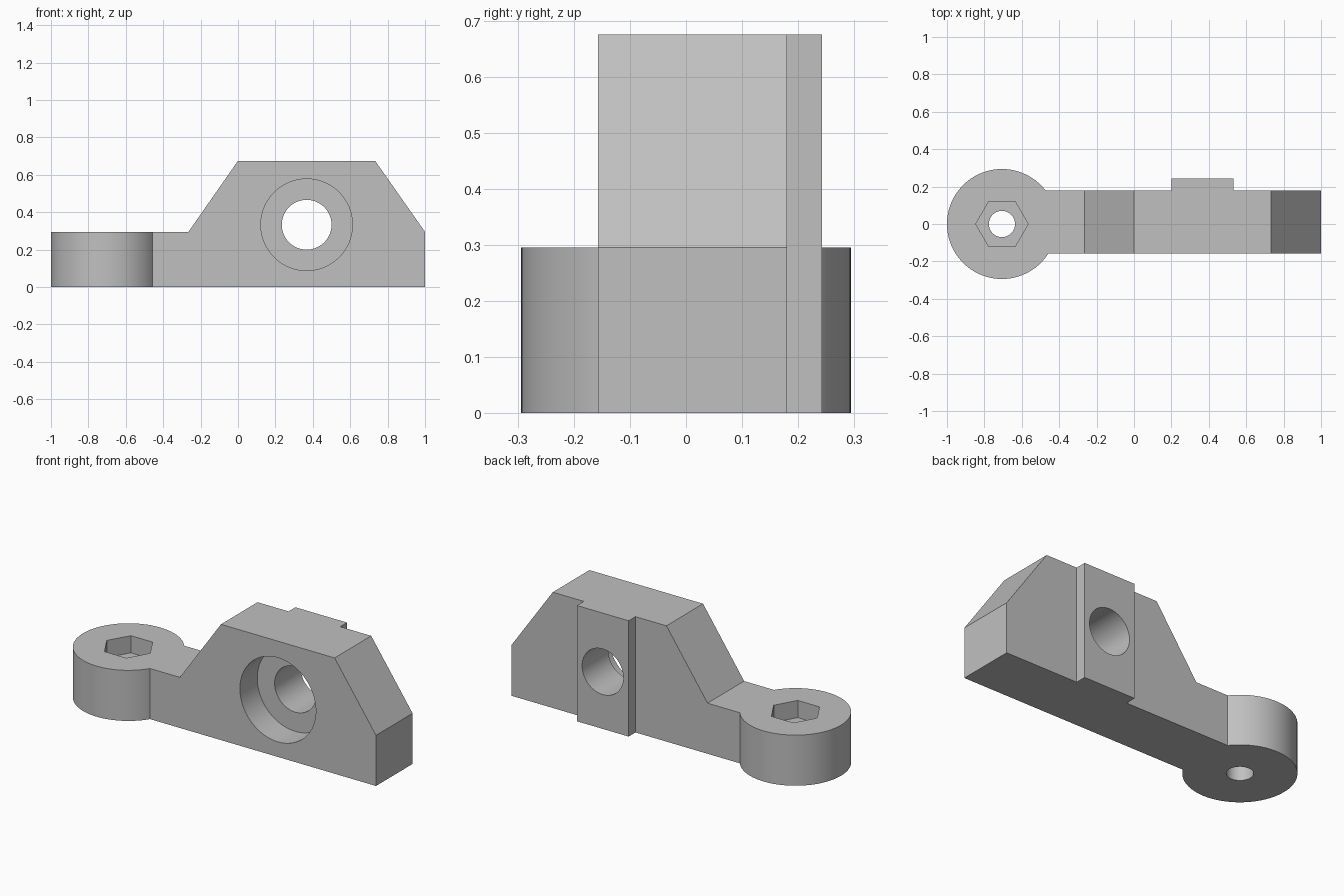
import bpy
import bmesh
from math import radians
from mathutils import Matrix, Vector

cube = bpy.data.objects.get("Cube")
if cube:
    bpy.data.objects.remove(cube, do_unlink=True)

grey = bpy.data.materials.new("plain grey")
grey.use_nodes = True
grey.diffuse_color = (0.53, 0.53, 0.53, 1)
grey.node_tree.nodes["Principled BSDF"].inputs["Base Color"].default_value = grey.diffuse_color


def make_object(name, bm):
    bmesh.ops.recalc_face_normals(bm, faces=bm.faces)
    mesh = bpy.data.meshes.new(name)
    bm.to_mesh(mesh)
    bm.free()
    mesh.materials.append(grey)
    obj = bpy.data.objects.new(name, mesh)
    bpy.context.collection.objects.link(obj)
    return obj


def prism(name, profile, y0, y1):
    """Extrude an (x, z) outline along y."""
    bm = bmesh.new()
    face = bm.faces.new([bm.verts.new((x, y0, z)) for x, z in profile])
    out = bmesh.ops.extrude_face_region(bm, geom=[face])
    verts = [v for v in out["geom"] if isinstance(v, bmesh.types.BMVert)]
    bmesh.ops.translate(bm, verts=verts, vec=(0, y1 - y0, 0))
    return make_object(name, bm)


def cylinder(name, start, end, radius, sides=96):
    start, end = Vector(start), Vector(end)
    axis = end - start
    turn = axis.to_track_quat('Z', 'Y').to_matrix().to_4x4()
    bm = bmesh.new()
    bmesh.ops.create_cone(bm, cap_ends=True, segments=sides, radius1=radius,
                          radius2=radius, depth=axis.length,
                          matrix=Matrix.Translation((start + end) / 2) @ turn)
    return make_object(name, bm)


def combine(target, tool, operation):
    mod = target.modifiers.new(tool.name, 'BOOLEAN')
    mod.operation = operation
    mod.solver = 'EXACT'
    mod.object = tool
    bpy.context.view_layer.objects.active = target
    bpy.ops.object.modifier_apply(modifier=mod.name)
    bpy.data.objects.remove(tool, do_unlink=True)


FRONT, BACK, RAIL = -0.157, 0.18, 0.243
LOW, HIGH = 0.295, 0.675
EYE_X, BORE_X, BORE_Z = -0.706, 0.367, 0.333

# Sloped block with its low arm
bracket = prism("bracket", [(-0.52, 0), (1, 0), (1, LOW), (0.733, HIGH),
                            (0, HIGH), (-0.265, LOW), (-0.52, LOW)], FRONT, BACK)

# Locating rail on the back, and round mounting eye
rail = prism("rail", [(0.2, 0), (0.533, 0), (0.533, HIGH), (0.2, HIGH)], BACK - 0.05, RAIL)
eye = cylinder("mounting_eye", (EYE_X, 0, 0), (EYE_X, 0, LOW), 0.294)
for part in (rail, eye):
    combine(bracket, part, 'UNION')

# Counterbored cross hole, and bolt hole with hexagonal nut pocket
cutters = [
    cylinder("cross_hole", (BORE_X, -0.5, BORE_Z), (BORE_X, 0.5, BORE_Z), 0.133),
    cylinder("counterbore", (BORE_X, -0.5, BORE_Z), (BORE_X, FRONT + 0.16, BORE_Z), 0.245),
    cylinder("bolt_hole", (EYE_X, 0, -0.2), (EYE_X, 0, 0.5), 0.07, 64),
]
nut_bm = bmesh.new()
bmesh.ops.create_cone(nut_bm, cap_ends=True, segments=6, radius1=0.14, radius2=0.14, depth=0.4,
                      matrix=Matrix.Translation((EYE_X, 0, LOW + 0.1)) @ Matrix.Rotation(radians(30), 4, 'Z'))
# Turn the pocket so two corners lie along the arm
corner = max(nut_bm.verts, key=lambda v: v.co.x).co
if abs(corner.y) > 0.01:
    bmesh.ops.rotate(nut_bm, verts=nut_bm.verts, cent=(EYE_X, 0, 0),
                     matrix=Matrix.Rotation(radians(30), 3, 'Z'))
cutters.append(make_object("nut_pocket", nut_bm))
for cutter in cutters:
    combine(bracket, cutter, 'DIFFERENCE')

# Smooth round walls, keep the edges sharp
bpy.ops.object.select_all(action='DESELECT')
bracket.select_set(True)
bpy.context.view_layer.objects.active = bracket
bpy.ops.object.shade_smooth_by_angle(angle=radians(25))
